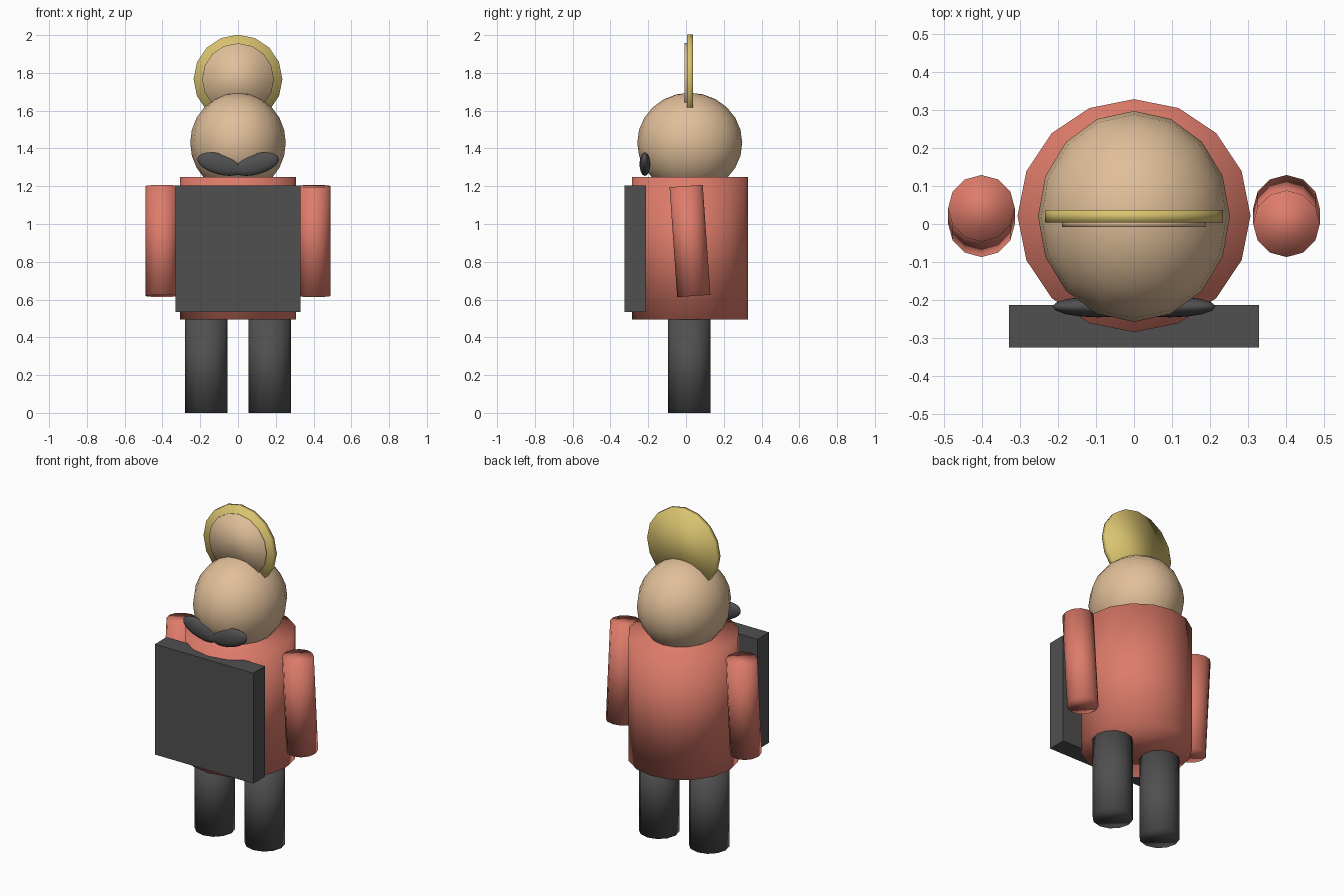
import bpy
from math import radians

default = bpy.data.objects.get("Cube")
if default:
    bpy.data.objects.remove(default, do_unlink=True)


def material(name, rgb):
    mat = bpy.data.materials.new(name)
    mat.use_nodes = True
    mat.diffuse_color = (*rgb, 1)
    mat.node_tree.nodes["Principled BSDF"].inputs["Base Color"].default_value = (*rgb, 1)
    return mat


SKIN = material("skin", (0.75, 0.52, 0.32))
RED = material("coral red", (0.73, 0.2, 0.145))
GOLD = material("gold", (0.7, 0.55, 0.16))
DARK = material("charcoal", (0.08, 0.08, 0.08))


def finish(name, mat, smooth=True):
    obj = bpy.context.object
    obj.name = obj.data.name = name
    obj.data.materials.append(mat)
    if smooth:
        bpy.ops.object.shade_smooth()
    return obj


def cylinder(name, mat, center, radius, length, sides, tilt=0):
    bpy.ops.mesh.primitive_cylinder_add(
        vertices=sides, radius=radius, depth=length,
        location=center, rotation=(radians(tilt), 0, 0))
    return finish(name, mat)


def ellipsoid(name, mat, center, radii, roll=0):
    bpy.ops.mesh.primitive_uv_sphere_add(
        segments=16, ring_count=12, radius=1,
        location=center, rotation=(0, radians(roll), 0))
    bpy.context.object.scale = radii
    return finish(name, mat)


# Torso and head
cylinder("torso", RED, (0, 0.022, 0.872), 0.307, 0.755, 16)
ellipsoid("head", SKIN, (0, 0.02, 1.43), (0.253, 0.278, 0.265))

# Paired limbs and moustache halves; the arms swing in opposite directions
for side, s in (("left", 1), ("right", -1)):
    cylinder(side + "_leg", DARK, (s * 0.168, 0.018, 0.25), 0.112, 0.5, 12)
    cylinder(side + "_arm", RED, (s * 0.402, 0.021, 0.91), 0.088, 0.583, 12, tilt=s * 4)
    ellipsoid(side + "_moustache", DARK, (s * 0.094, -0.218, 1.317),
              (0.125, 0.028, 0.055), roll=-s * 15)

# Upright round hat brim with a face plate on its front
cylinder("hat_disc", GOLD, (0, 0.021, 1.767), 0.235, 0.033, 16, tilt=90)
cylinder("hat_plate", SKIN, (0, 0.001, 1.767), 0.19, 0.018, 16, tilt=90)

# Flat slab on the chest
bpy.ops.mesh.primitive_cube_add(size=1, location=(0, -0.269, 0.87))
bpy.context.object.scale = (0.66, 0.112, 0.67)
finish("chest_slab", DARK, smooth=False)
